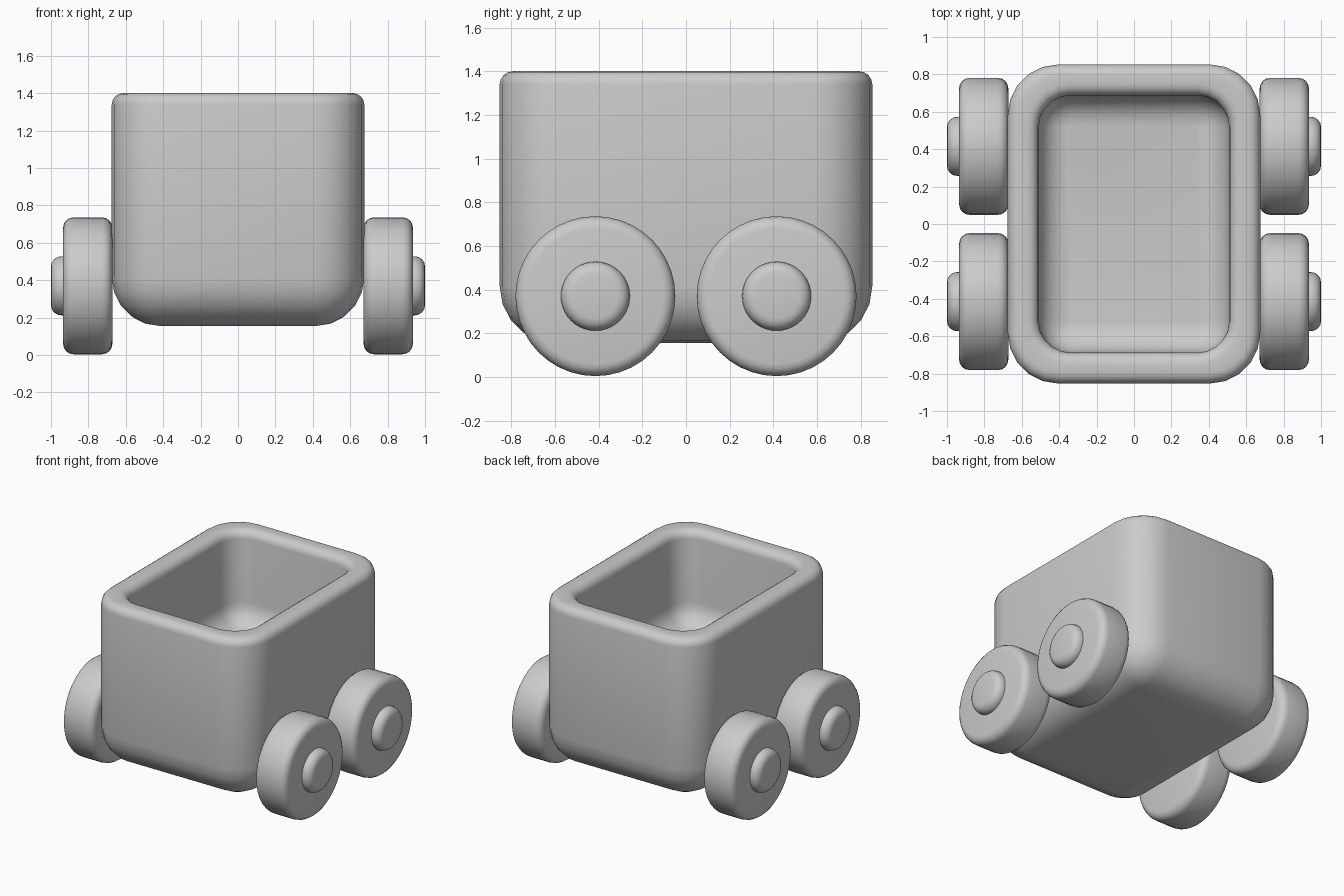
import bpy, bmesh
from math import sin, cos, pi, radians

if "Cube" in bpy.data.objects:
    bpy.data.objects.remove(bpy.data.objects["Cube"])


def finish(bm, name):
    bmesh.ops.recalc_face_normals(bm, faces=bm.faces)
    me = bpy.data.meshes.new(name)
    bm.to_mesh(me)
    bm.free()
    ob = bpy.data.objects.new(name, me)
    bpy.context.collection.objects.link(ob)
    bpy.ops.object.select_all(action='DESELECT')
    ob.select_set(True)
    bpy.context.view_layer.objects.active = ob
    bpy.ops.object.shade_smooth_by_angle(angle=radians(40))
    return ob


def arc(cx, cz, r, a0, a1, n):
    return [(cx + r * cos(radians(a0 + (a1 - a0) * i / n)),
             cz + r * sin(radians(a0 + (a1 - a0) * i / n))) for i in range(n + 1)]


def skin(bm, rings):
    for a, b in zip(rings, rings[1:]):
        for i in range(len(a)):
            j = (i + 1) % len(a)
            bm.faces.new((a[i], a[j], b[j], b[i]))
    bm.faces.new(rings[0])
    bm.faces.new(rings[-1])


# Tub: rounded-rectangle rings following a wall section (outset, z, corner radius)
HX, HY = 0.675, 0.853
R, WALL, RIM = 0.27, 0.165, 0.06
BOTTOM, TOP, FLOOR, FILLET = 0.155, 1.40, 0.70, 0.16
section = [(o, z, R + o) for o, z in arc(-0.26, BOTTOM + 0.26, 0.26, -90, 0, 5)]
section += [(o, z, R + o) for o, z in arc(-RIM, TOP - RIM, RIM, 0, 90, 4)]
section += [(o, z, 0.17 + o + WALL) for o, z in
            arc(-WALL + RIM, TOP - RIM, RIM, 90, 180, 4)]
section += [(o, z, 0.17 + o + WALL) for o, z in
            arc(-WALL - FILLET, FLOOR + FILLET, FILLET, 0, -90, 5)]


def tub_ring(bm, o, z, r, n=5):
    ring = []
    for k, (sx, sy) in enumerate(((1, 1), (-1, 1), (-1, -1), (1, -1))):
        for x, y in arc(sx * (HX + o - r), sy * (HY + o - r), r, 90 * k, 90 * k + 90, n):
            ring.append(bm.verts.new((x, y, z)))
    return ring


bm = bmesh.new()
skin(bm, [tub_ring(bm, *s) for s in section])
finish(bm, "tub")


# Wheels and hubs: rounded discs turned about the x axis
def disc(name, side, y, x0, x1, radius, bevel, n=40):
    prof = arc(x0 + bevel, radius - bevel, bevel, 180, 90, 4)
    prof += arc(x1 - bevel, radius - bevel, bevel, 90, 0, 4)
    bm = bmesh.new()
    skin(bm, [[bm.verts.new((side * x, y + r * cos(2 * pi * i / n),
                             0.37 + r * sin(2 * pi * i / n))) for i in range(n)]
              for x, r in prof])
    finish(bm, name)


for side, s_name in ((1, "right"), (-1, "left")):
    for y, y_name in ((-0.415, "front"), (0.415, "back")):
        disc(f"{y_name}_{s_name}_wheel", side, y, 0.672, 0.935, 0.366, 0.055)
        disc(f"{y_name}_{s_name}_hub", side, y, 0.85, 1.0, 0.158, 0.055)
